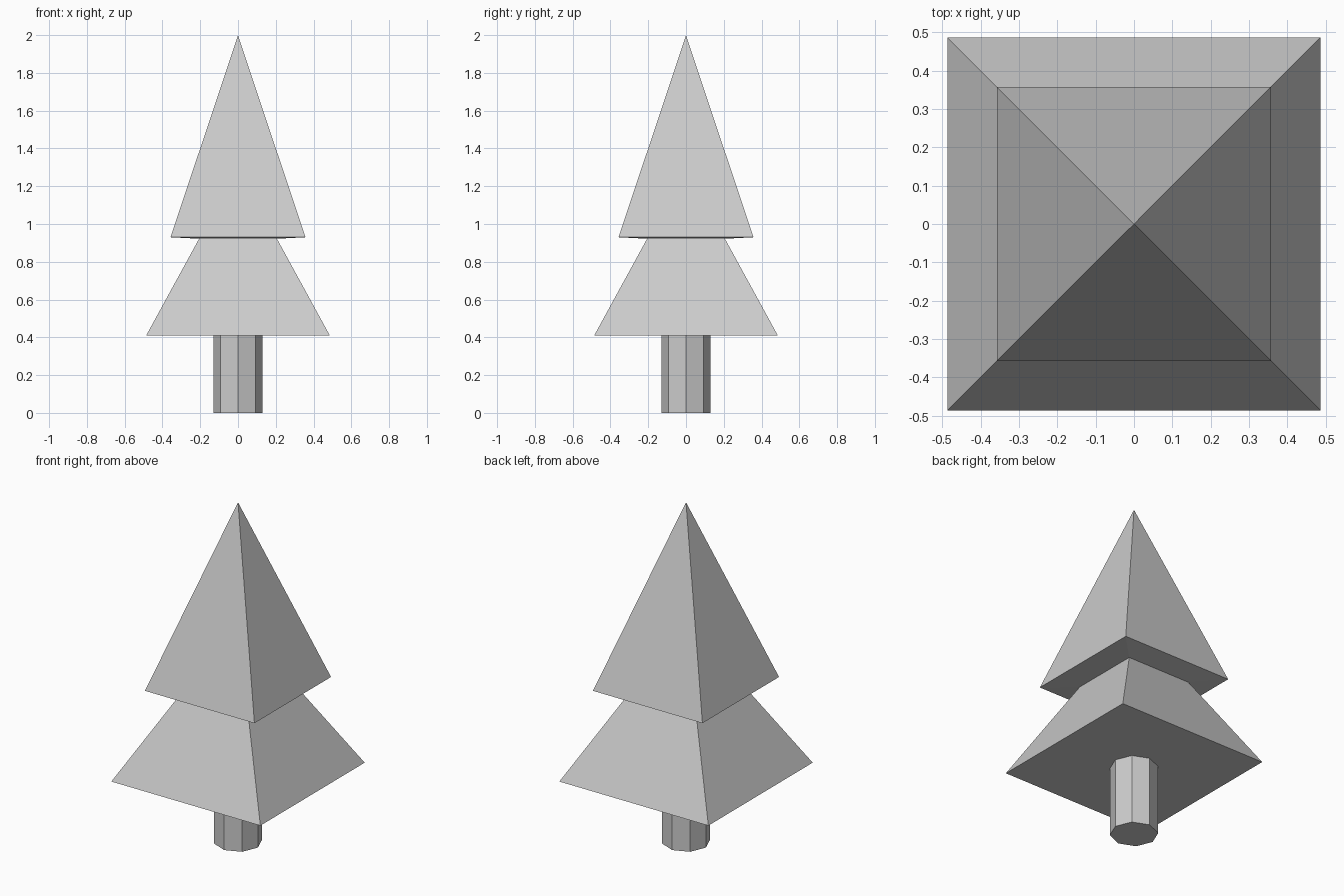
import bpy, bmesh
from math import cos, sin, pi

if "Cube" in bpy.data.objects:
    bpy.data.objects.remove(bpy.data.objects["Cube"])


def stack(name, sides, profile, turn=0.0):
    """Closed n-sided solid from (corner radius, z) rings; radius 0 makes a tip."""
    bm = bmesh.new()
    rings = []
    for r, z in profile:
        n = sides if r > 0 else 1
        rings.append([bm.verts.new((r * cos(turn + 2 * pi * i / sides),
                                    r * sin(turn + 2 * pi * i / sides), z))
                      for i in range(n)])
    for a, b in zip(rings, rings[1:]):
        for i in range(sides):
            j = (i + 1) % sides
            bm.faces.new((a[i], a[j], b[0]) if len(b) == 1 else (a[i], a[j], b[j], b[i]))
    bm.faces.new(rings[0][::-1])
    if len(rings[-1]) > 1:
        bm.faces.new(rings[-1])
    bmesh.ops.recalc_face_normals(bm, faces=bm.faces)
    mesh = bpy.data.meshes.new(name)
    bm.to_mesh(mesh)
    bm.free()
    obj = bpy.data.objects.new(name, mesh)
    bpy.context.collection.objects.link(obj)
    return obj


# Octagonal trunk
stack("trunk", 8, [(0.13, 0), (0.13, 0.41)])

# Two-tier square foliage, given as half widths; the upper underside dips to the waist
tiers = [(0.486, 0.41), (0.206, 0.922), (0.357, 0.93), (0, 2.0)]
stack("foliage", 4, [(h * 2 ** 0.5, z) for h, z in tiers], pi / 4)
